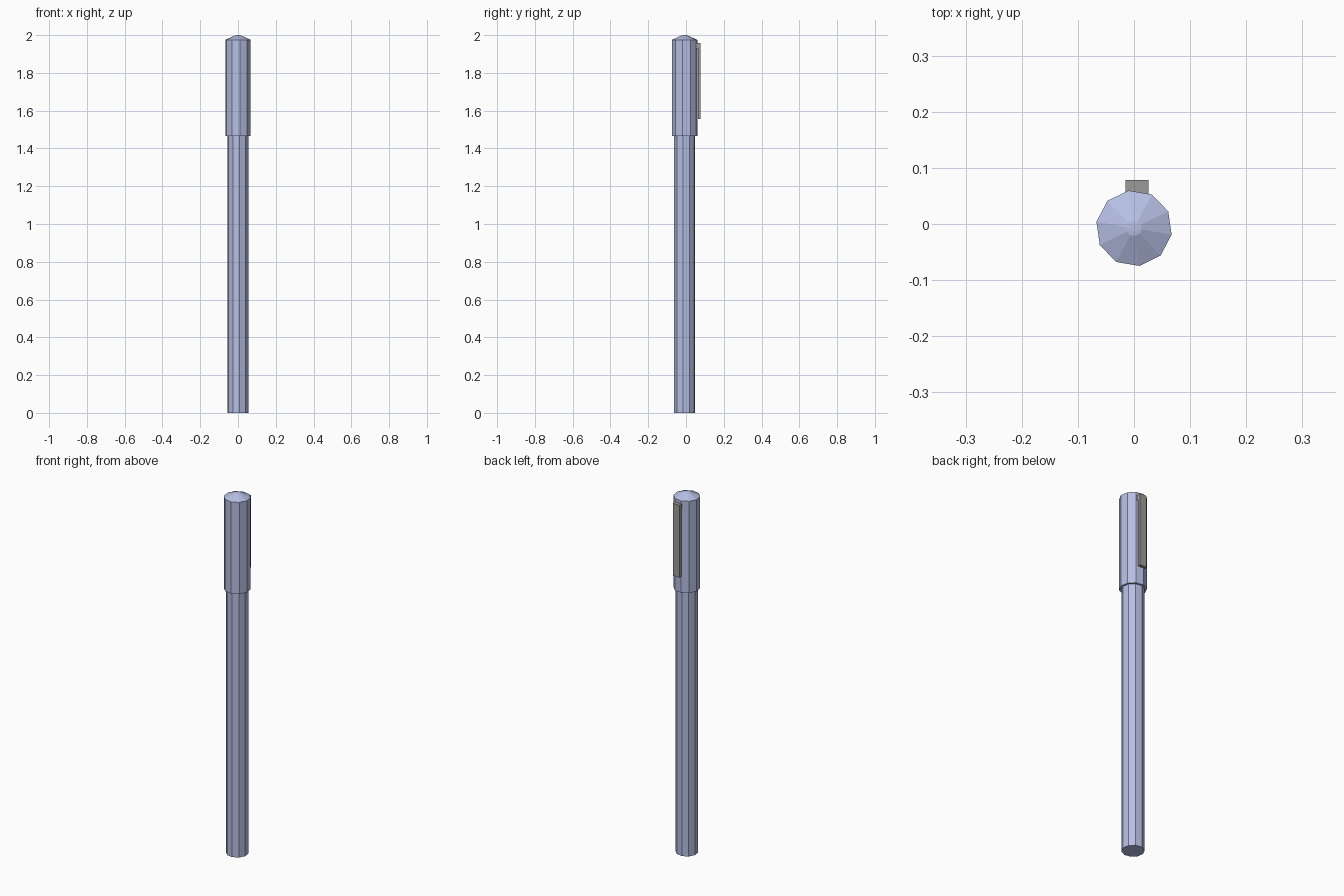
import bpy, bmesh, math

if "Cube" in bpy.data.objects:
    bpy.data.objects.remove(bpy.data.objects["Cube"])

CY = -0.0075                  # pen axis sits slightly forward of centre
SIDES, TURN = 10, math.radians(26.3)


def material(name, rgb):
    m = bpy.data.materials.new(name)
    m.diffuse_color = (*rgb, 1)
    m.use_nodes = True
    m.node_tree.nodes["Principled BSDF"].inputs["Base Color"].default_value = m.diffuse_color
    return m


def finish(name, bm, mat):
    bmesh.ops.recalc_face_normals(bm, faces=bm.faces)
    me = bpy.data.meshes.new(name)
    bm.to_mesh(me)
    bm.free()
    me.materials.append(mat)
    ob = bpy.data.objects.new(name, me)
    bpy.context.collection.objects.link(ob)
    return ob


def lathe(name, profile, mat):
    """Ten-sided closed solid from (radius, z) rings."""
    bm = bmesh.new()
    rings = []
    for r, z in profile:
        angles = [TURN + math.tau * i / SIDES for i in range(SIDES)]
        rings.append([bm.verts.new((r * math.cos(a), CY + r * math.sin(a), z)) for a in angles])
    for lo, hi in zip(rings, rings[1:]):
        for i in range(SIDES):
            j = (i + 1) % SIDES
            bm.faces.new((lo[i], lo[j], hi[j], hi[i]))
    bm.faces.new(rings[0][::-1])
    bm.faces.new(rings[-1])
    return finish(name, bm, mat)


lilac = material("pale lilac blue", (0.47, 0.52, 0.77))
grey = material("clip grey", (0.33, 0.33, 0.32))

# Barrel and cap with a shallow pointed top
lathe("barrel", [(0.057, 0), (0.057, 1.48)], lilac)
lathe("cap", [(0.068, 1.466), (0.068, 1.975), (0.014, 1.999), (0.006, 2.0)], lilac)

# Clip: L-shaped side profile (y, z) extruded across x
clip_profile = [(0.04, 1.958), (0.078, 1.958), (0.078, 1.557),
                (0.063, 1.557), (0.063, 1.93), (0.04, 1.93)]
bm = bmesh.new()
face = bm.faces.new([bm.verts.new((-0.015, y, z)) for y, z in clip_profile])
ext = bmesh.ops.extrude_face_region(bm, geom=[face], use_keep_orig=True)
bmesh.ops.translate(bm, vec=(0.041, 0, 0),
                    verts=[g for g in ext["geom"] if isinstance(g, bmesh.types.BMVert)])
finish("clip", bm, grey)
